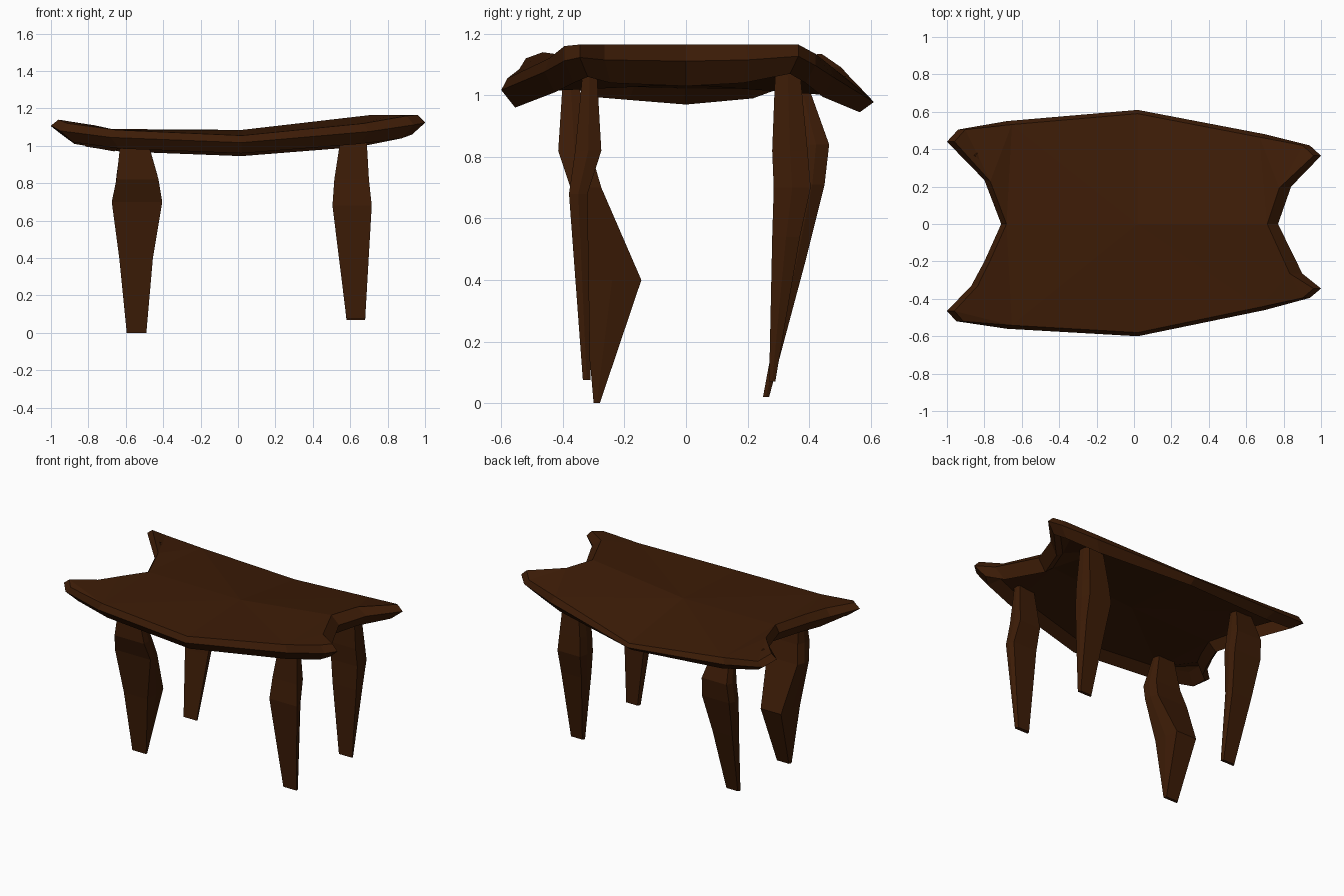
import bpy, bmesh

wood = bpy.data.materials.new("dark_wood")
wood.diffuse_color = (0.046, 0.0115, 0.002, 1)


def finish(bm, name):
    bmesh.ops.recalc_face_normals(bm, faces=bm.faces)
    mesh = bpy.data.meshes.new(name)
    bm.to_mesh(mesh)
    bm.free()
    mesh.materials.append(wood)
    obj = bpy.data.objects.new(name, mesh)
    bpy.context.collection.objects.link(obj)
    return obj


def bridge(bm, a, b):
    n = len(a)
    for i in range(n):
        j = (i + 1) % n
        bm.faces.new((a[i], a[j], b[j], b[i]))


# Table top: x, y, top z, underside z around the warped outline
outline = [
    (-1.00, -.465, 1.14, 1.06), (-.95, -.52, 1.12, 1.02), (-.68, -.56, 1.085, .985),
    (.02, -.60, 1.055, .96), (.70, -.46, 1.12, 1.01), (.94, -.395, 1.16, 1.04),
    (1.00, -.345, 1.165, 1.06), (.90, -.265, 1.165, 1.04), (.77, 0, 1.165, 1.03),
    (.84, .20, 1.165, 1.04), (1.00, .365, 1.165, 1.07), (.94, .42, 1.135, 1.04),
    (.70, .48, 1.10, .995), (.02, .61, 1.00, .945), (-.68, .55, 1.06, .97),
    (-.94, .505, 1.09, 1.01), (-1.00, .44, 1.135, 1.06), (-.80, .235, 1.11, .99),
    (-.71, 0, 1.09, .97), (-.80, -.20, 1.11, .985), (-.87, -.33, 1.12, .995),
]
bm = bmesh.new()
top, rim, low, inner = [], [], [], []
for x, y, t, b in outline:
    ky = 1.0 if abs(x) > .85 else .967        # tips keep their full width
    kx = .925 if x > .75 and abs(y) < .3 else .96   # broad bevel in the right notch
    top.append(bm.verts.new((x * kx, y * ky, t)))
    rim.append(bm.verts.new((x, y, t * .6 + b * .4)))
    low.append(bm.verts.new((x * .93, y * .925, b)))
    inner.append(bm.verts.new((x * .85, y * .83, b + .052)))
bridge(bm, top, rim)
bridge(bm, rim, low)
bridge(bm, low, inner)                        # lip around the hollow underside

# Upper skin and hollow underside: eight panels round the centre plus four tips
ridge = [2, 3, 4, 8, 12, 13, 14, 18]
tips = [(7, 8, 4, 5, 6), (9, 10, 11, 12, 8), (17, 18, 14, 15, 16), (2, 18, 19, 20, 0, 1)]
for ring, z in ((top, 1.085), (inner, 1.035)):
    hub = bm.verts.new((.02, 0, z))
    for a, b in zip(ridge, ridge[1:] + ridge[:1]):
        bm.faces.new((hub, ring[a], ring[b]))
    for tip in tips:
        for a, b in zip(tip[1:], tip[2:]):
            bm.faces.new((ring[tip[0]], ring[a], ring[b]))
finish(bm, "table_top")


# Legs: rough-hewn six-sided lofts, each section is z, x0, x1, y0, y1
def leg(name, sections):
    bm = bmesh.new()
    rings = []
    for z, x0, x1, y0, y1 in sections:
        i, m = (x1 - x0) * .07, (y0 + y1) / 2
        pts = ((x0, y0), (x1, y0), (x1, m), (x1 - i, y1), (x0 + i, y1), (x0, m))
        rings.append([bm.verts.new((x, y, z)) for x, y in pts])
    for a, b in zip(rings, rings[1:]):
        bridge(bm, a, b)
    bm.faces.new(rings[0])
    bm.faces.new(rings[-1])
    finish(bm, name)


leg("front_left_leg", [
    (0, -.595, -.49, -.30, -.28), (.40, -.635, -.455, -.335, -.145),
    (.70, -.675, -.405, -.375, -.275), (.82, -.65, -.425, -.415, -.31),
    (1.05, -.625, -.49, -.40, -.35)])
leg("front_right_leg", [
    (.075, .58, .68, -.335, -.31), (.68, .505, .715, -.38, -.32),
    (.82, .515, .70, -.36, -.275), (1.08, .555, .685, -.335, -.29)])
leg("back_left_leg", [
    (.02, -.59, -.49, .25, .27), (.45, -.635, -.46, .33, .385),
    (.71, -.66, -.42, .37, .45), (.84, -.65, -.43, .38, .465),
    (1.05, -.62, -.49, .345, .39)])
leg("back_right_leg", [
    (.07, .58, .68, .27, .29), (.54, .525, .705, .28, .37),
    (.70, .51, .71, .285, .405), (.82, .52, .70, .28, .395),
    (1.08, .555, .68, .29, .37)])
